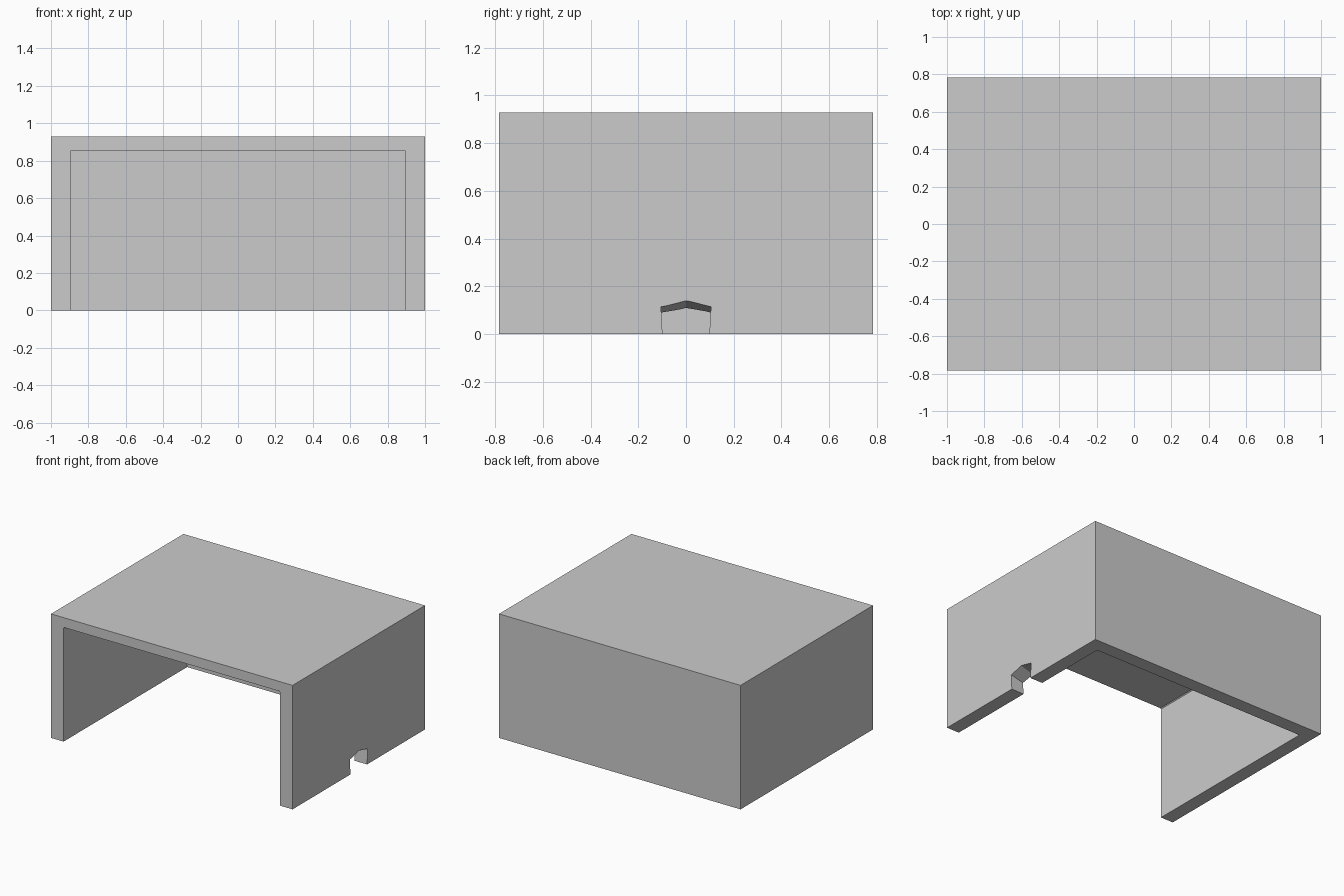
import bpy, bmesh

if "Cube" in bpy.data.objects:
    bpy.data.objects.remove(bpy.data.objects["Cube"])

W, D, H = 1.0, 0.783, 0.928      # half width, half depth, height
IX, IZ, BACK = 0.896, 0.855, 0.105  # inner half width, ceiling height, back wall


def loft(name, start, end):
    """Closed solid between two matching outlines."""
    bm = bmesh.new()
    a = [bm.verts.new(p) for p in start]
    b = [bm.verts.new(p) for p in end]
    bm.faces.new(a)
    bm.faces.new(b)
    n = len(a)
    for i in range(n):
        j = (i + 1) % n
        bm.faces.new((a[i], a[j], b[j], b[i]))
    bmesh.ops.recalc_face_normals(bm, faces=bm.faces)
    mesh = bpy.data.meshes.new(name)
    bm.to_mesh(mesh)
    bm.free()
    obj = bpy.data.objects.new(name, mesh)
    bpy.context.collection.objects.link(obj)
    return obj


def cut(target, cutter):
    bpy.context.view_layer.objects.active = target
    mod = target.modifiers.new("cut", 'BOOLEAN')
    mod.operation, mod.solver, mod.object = 'DIFFERENCE', 'EXACT', cutter
    bpy.ops.object.modifier_apply(modifier=mod.name)
    bpy.data.objects.remove(cutter)


# Outer block of the cover
block = [(-W, 0), (W, 0), (W, H), (-W, H)]
cover = loft("cover", [(x, -D, z) for x, z in block], [(x, D, z) for x, z in block])

# Cavity, open at the front and the bottom, with tiny chamfers under the ceiling
c = 0.006
cavity = [(-IX, -0.1), (IX, -0.1), (IX, IZ - c), (IX - c, IZ), (c - IX, IZ), (-IX, IZ - c)]
cut(cover, loft("cavity_cutter",
                [(x, -D - 0.1, z) for x, z in cavity],
                [(x, D - BACK, z) for x, z in cavity]))


# Peaked cable notch in the right wall, its roof rising outwards
def notch(x, shoulder, peak):
    outline = [(-0.095, -0.05), (0.095, -0.05), (0.105, shoulder), (0, peak), (-0.105, shoulder)]
    return [(x, y, z) for y, z in outline]


cut(cover, loft("notch_cutter", notch(0.861, 0.082, 0.100), notch(1.035, 0.123, 0.150)))
